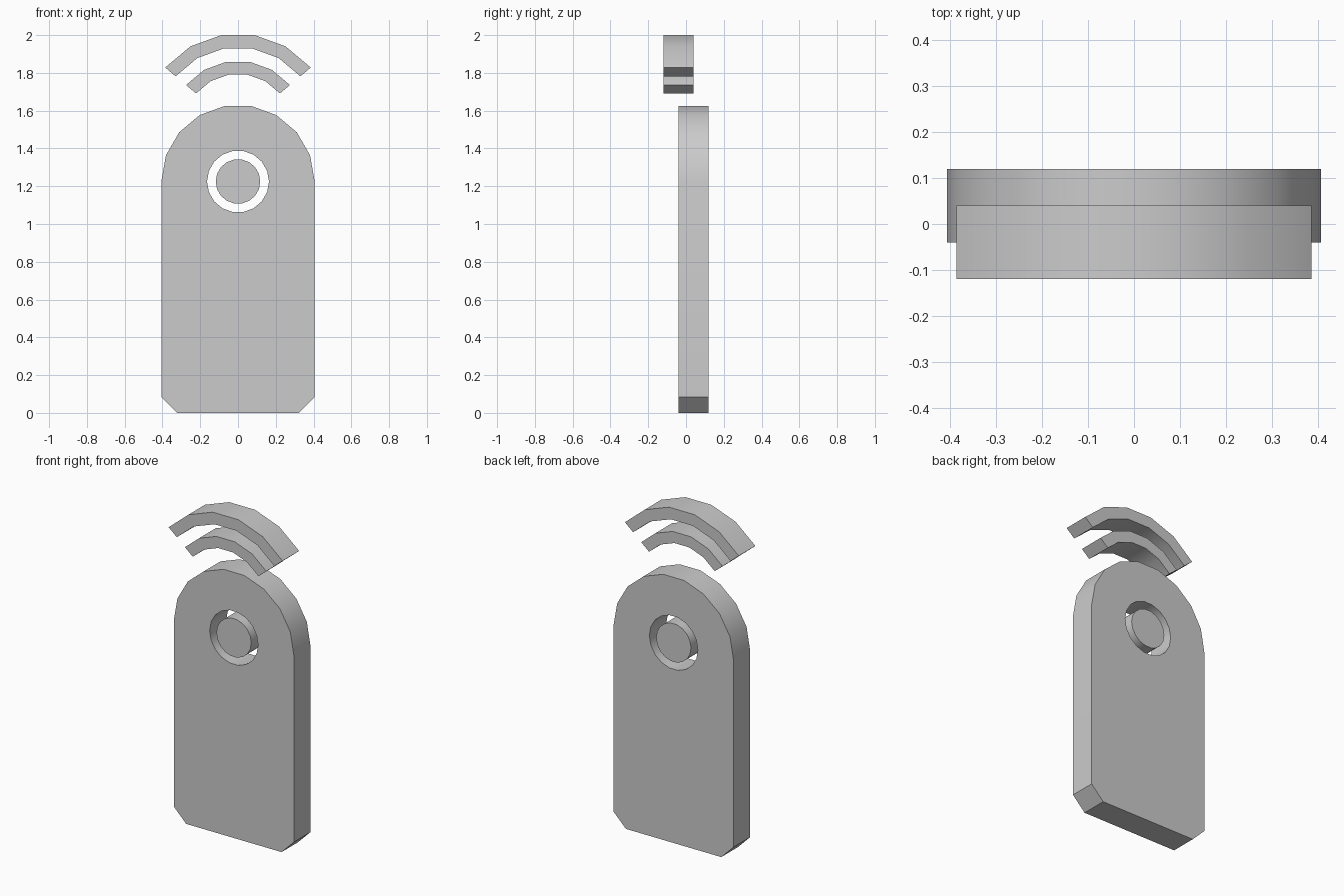
import bpy, bmesh
from math import cos, sin, radians

cube = bpy.data.objects.get("Cube")
if cube:
    bpy.data.objects.remove(cube, do_unlink=True)

THICK = 0.16
STEP = 20            # degrees per facet on every curve
HEAD_Z = 1.225       # centre of rounded top, hole and button
WAVE_Z = 1.505       # centre of the signal arcs

grey = bpy.data.materials.new("light grey")
grey.use_nodes = True
COLOUR = (0.6, 0.6, 0.6, 1)
grey.diffuse_color = COLOUR
grey.node_tree.nodes["Principled BSDF"].inputs["Base Color"].default_value = COLOUR


def arc(radius, centre_z, start, end):
    """Points (x, z) along an arc, in degrees."""
    return [(radius * cos(radians(a)), centre_z + radius * sin(radians(a)))
            for a in range(start, end + 1, STEP)]


def plate(name, loops, front_y):
    """Fill closed outlines (inner ones become holes) and extrude them back."""
    bm = bmesh.new()
    edges = []
    for loop in loops:
        verts = [bm.verts.new((x, front_y, z)) for x, z in loop]
        edges += [bm.edges.new((v, verts[i - 1])) for i, v in enumerate(verts)]
    bmesh.ops.triangle_fill(bm, edges=edges, use_beauty=True)
    result = bmesh.ops.extrude_face_region(bm, geom=bm.faces[:], use_keep_orig=True)
    moved = [g for g in result["geom"] if isinstance(g, bmesh.types.BMVert)]
    bmesh.ops.translate(bm, verts=moved, vec=(0, THICK, 0))
    bmesh.ops.recalc_face_normals(bm, faces=bm.faces[:])
    mesh = bpy.data.meshes.new(name)
    bm.to_mesh(mesh)
    bm.free()
    mesh.materials.append(grey)
    obj = bpy.data.objects.new(name, mesh)
    bpy.context.collection.objects.link(obj)
    bpy.ops.object.select_all(action='DESELECT')
    obj.select_set(True)
    bpy.context.view_layer.objects.active = obj
    bpy.ops.object.shade_smooth_by_angle(angle=radians(30))
    return obj


# Tag body: rounded top, chamfered bottom corners, round hole
half, chamfer = 0.406, 0.083
outline = arc(half, HEAD_Z, 0, 180) + [
    (-half, chamfer), (chamfer - half, 0), (half - chamfer, 0), (half, chamfer)]
hole = arc(0.164, HEAD_Z, 0, 340)
plate("tag_body", [outline, hole], -0.04)

# Round button floating in the hole
plate("button", [arc(0.118, HEAD_Z, 0, 340)], -0.04)

# Signal arcs above, set forward of the body
for name, inner, outer in (("small_signal_arc", 0.29, 0.359),
                           ("large_signal_arc", 0.431, 0.503)):
    band = arc(outer, WAVE_Z, 40, 140) + arc(inner, WAVE_Z, 40, 140)[::-1]
    plate(name, [band], -0.12)
